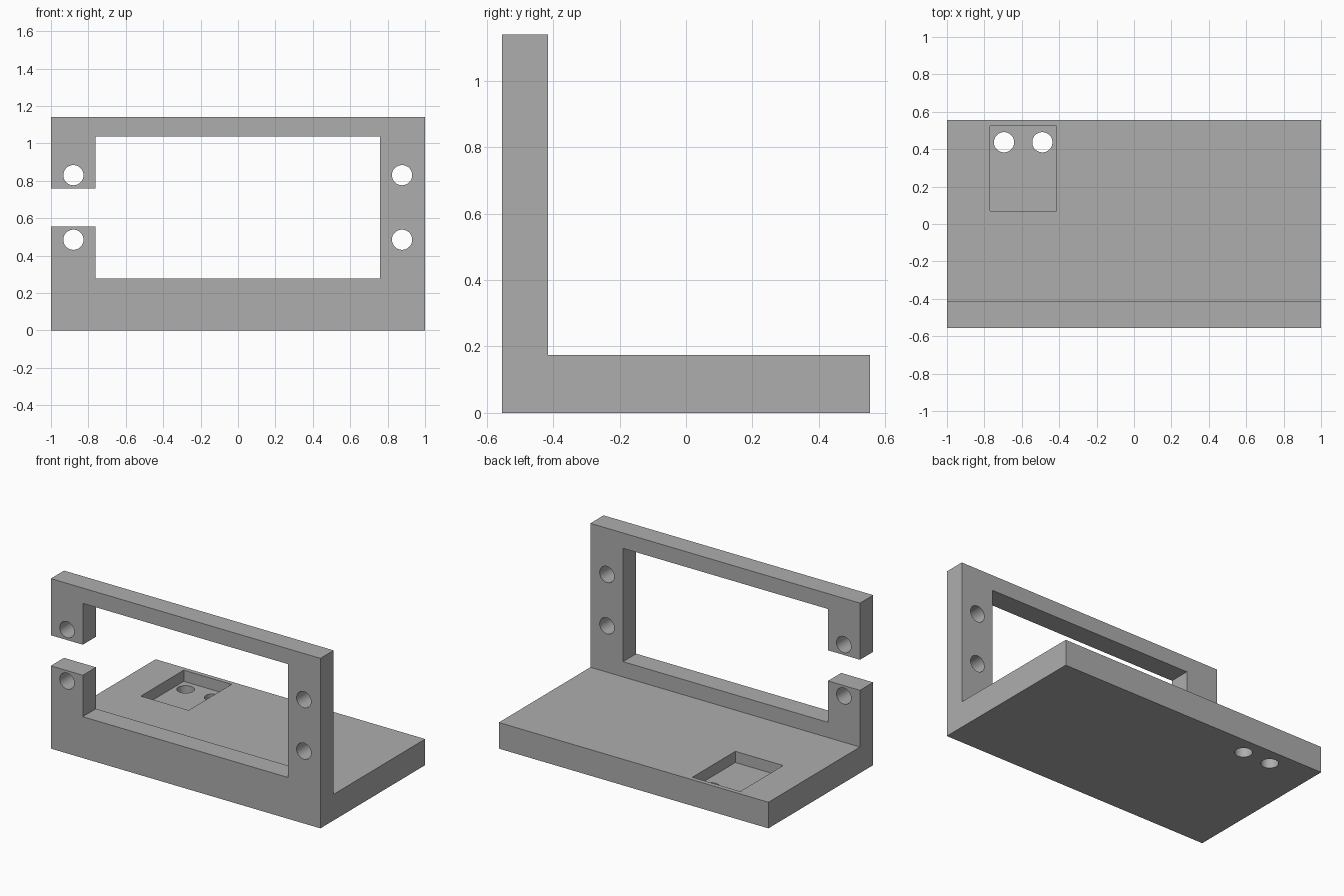
import bpy, bmesh
from mathutils import Matrix

cube = bpy.data.objects.get("Cube")
if cube:
    bpy.data.objects.remove(cube, do_unlink=True)

grey = bpy.data.materials.new("plain_grey")
grey.use_nodes = True
colour = (0.42, 0.42, 0.42, 1)
grey.diffuse_color = colour
grey.node_tree.nodes["Principled BSDF"].inputs["Base Color"].default_value = colour

# Main sizes
FRONT, WALL_BACK, BACK = -0.555, -0.415, 0.555
BASE_TOP, HEIGHT = 0.175, 1.14
HOLE_RADIUS = 0.054


def make_object(name, bm):
    bmesh.ops.recalc_face_normals(bm, faces=bm.faces)
    mesh = bpy.data.meshes.new(name)
    bm.to_mesh(mesh)
    bm.free()
    mesh.materials.append(grey)
    obj = bpy.data.objects.new(name, mesh)
    bpy.context.collection.objects.link(obj)
    return obj


def box(name, x, y, z):
    bm = bmesh.new()
    bmesh.ops.create_cube(bm, size=1)
    for v in bm.verts:
        v.co = [(lo + hi) / 2 + c * (hi - lo) for c, (lo, hi) in zip(v.co, (x, y, z))]
    return make_object(name, bm)


def drill(name, centre, axis):
    bm = bmesh.new()
    turn = Matrix.Rotation(1.570796, 4, "X") if axis == "Y" else Matrix()
    bmesh.ops.create_cone(bm, cap_ends=True, segments=48, radius1=HOLE_RADIUS,
                          radius2=HOLE_RADIUS, depth=0.6,
                          matrix=Matrix.Translation(centre) @ turn)
    return make_object(name, bm)


# L-shaped bracket: side profile extruded along x
bm = bmesh.new()
profile = [(FRONT, 0), (BACK, 0), (BACK, BASE_TOP), (WALL_BACK, BASE_TOP),
           (WALL_BACK, HEIGHT), (FRONT, HEIGHT)]
face = bm.faces.new([bm.verts.new((-1, y, z)) for y, z in profile])
side = bmesh.ops.extrude_face_region(bm, geom=[face])
bmesh.ops.translate(bm, vec=(2, 0, 0),
                    verts=[g for g in side["geom"] if isinstance(g, bmesh.types.BMVert)])
bracket = make_object("mounting_bracket", bm)

# Window, side gap and base pocket
through = (-0.7, -0.3)
cutters = [
    box("window_cutter", (-0.763, 0.758), through, (0.277, 1.037)),
    box("side_gap_cutter", (-1.1, -0.6), through, (0.555, 0.76)),
    box("pocket_cutter", (-0.77, -0.415), (0.07, 0.525), (0.1, 0.3)),
]
# Screw holes in the upright frame
for x in (-0.88, 0.877):
    for z in (0.485, 0.83):
        cutters.append(drill("frame_hole_cutter", (x, -0.485, z), "Y"))
# Holes through the pocket floor
for x in (-0.695, -0.49):
    cutters.append(drill("pocket_hole_cutter", (x, 0.437, 0), "Z"))

for cutter in cutters:
    cutter.hide_render = True
    cut = bracket.modifiers.new(cutter.name, "BOOLEAN")
    cut.operation = "DIFFERENCE"
    cut.solver = "EXACT"
    cut.object = cutter

# Bake the cuts and drop the cutters
bpy.context.view_layer.update()
graph = bpy.context.evaluated_depsgraph_get()
baked = bpy.data.meshes.new_from_object(bracket.evaluated_get(graph))
bracket.modifiers.clear()
bracket.data = baked
baked.materials.clear()
baked.materials.append(grey)
for p in baked.polygons:
    p.material_index = 0
for cutter in cutters:
    bpy.data.objects.remove(cutter, do_unlink=True)

bpy.ops.object.select_all(action="DESELECT")
bracket.select_set(True)
bpy.context.view_layer.objects.active = bracket
bpy.ops.object.shade_smooth_by_angle()
